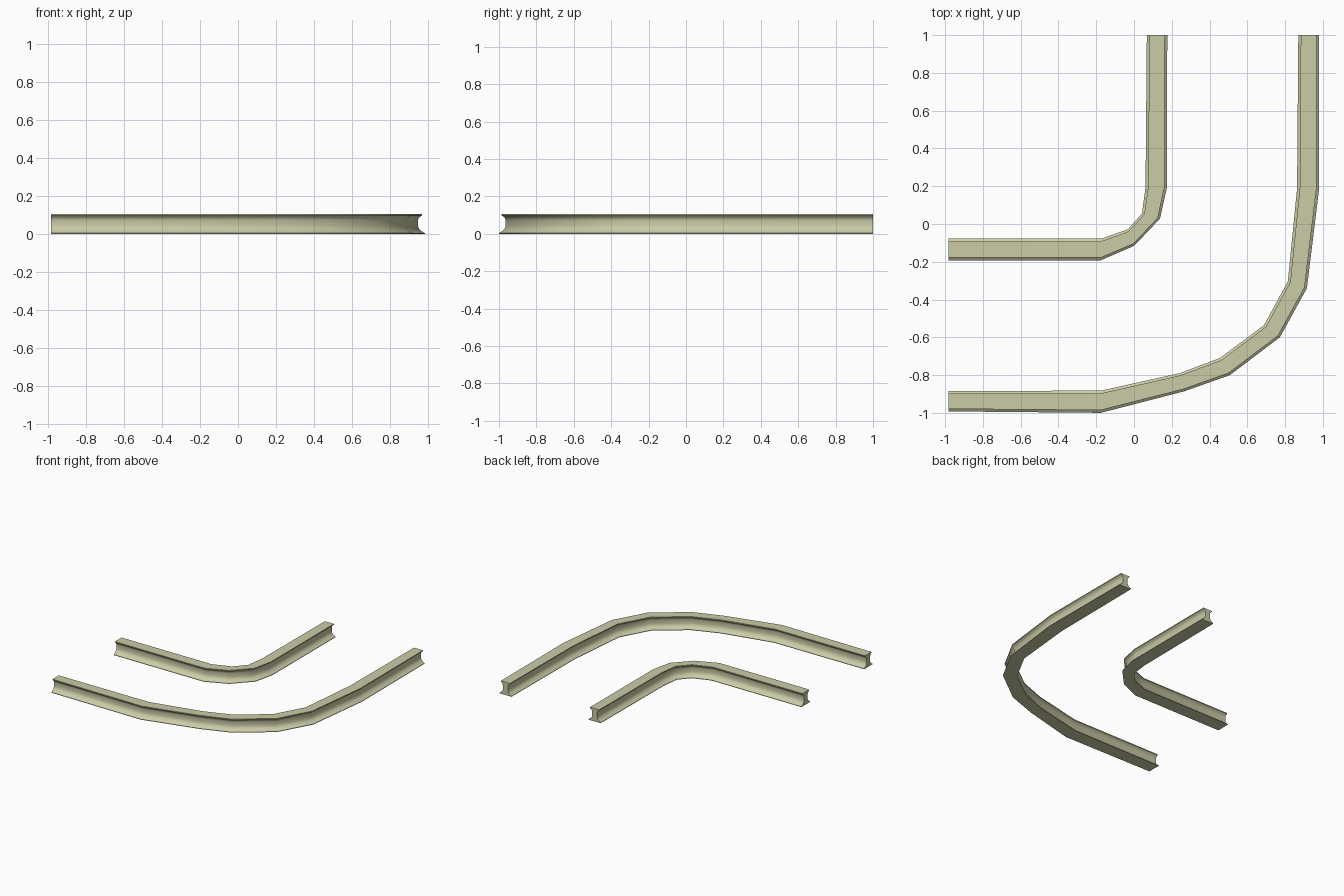
import bpy, bmesh, math

if "Cube" in bpy.data.objects:
    bpy.data.objects.remove(bpy.data.objects["Cube"])

# one painted-metal colour
mat = bpy.data.materials.new("pale olive metal")
mat.diffuse_color = (0.60, 0.60, 0.39, 1)
mat.use_nodes = True
mat.node_tree.nodes["Principled BSDF"].inputs["Base Color"].default_value = mat.diffuse_color

# right half of the I-shaped rail section: (offset from centre, height)
half = [(.057, 0), (.057, .004), (.038, .016), (.027, .028), (.023, .042),
        (.023, .074), (.027, .086), (.043, .098), (.043, .105)]
section = half + [(-t, z) for t, z in reversed(half)]


def rail(name, path):
    """Sweep the section along stations (x, y, outward angle, width scale)."""
    bm = bmesh.new()
    rings = []
    for x, y, deg, w in path:
        c, s = math.cos(math.radians(deg)), math.sin(math.radians(deg))
        rings.append([bm.verts.new((x + c * t * w, y + s * t * w, z))
                      for t, z in section])
    n = len(section)
    for a, b in zip(rings, rings[1:]):
        for i in range(n):
            j = (i + 1) % n
            bm.faces.new((a[i], a[j], b[j], b[i]))
    # closed ends
    bm.faces.new(rings[0])
    bm.faces.new(rings[-1][::-1])
    bmesh.ops.recalc_face_normals(bm, faces=bm.faces)
    me = bpy.data.meshes.new(name)
    bm.to_mesh(me)
    bm.free()
    me.materials.append(mat)
    ob = bpy.data.objects.new(name, me)
    bpy.context.collection.objects.link(ob)
    bpy.ops.object.select_all(action='DESELECT')
    ob.select_set(True)
    bpy.context.view_layer.objects.active = ob
    bpy.ops.object.shade_smooth_by_angle(angle=math.radians(35))


# wide outer bend
rail("outer_rail", [
    (-.983, -.938, -90, .95), (-.175, -.941, -90, 1.03), (.253, -.838, -77, .87),
    (.481, -.755, -60, .92), (.73, -.568, -37, .93), (.865, -.322, -20, .94),
    (.922, .19, 0, 1.03), (.924, 1, 0, .95)])

# tight inner bend
rail("inner_rail", [
    (-.983, -.135, -90, 1), (-.175, -.135, -90, 1), (-.016, -.072, -69, .82),
    (.09, .042, -16, .87), (.118, .195, 0, 1), (.122, 1, 0, .95)])
